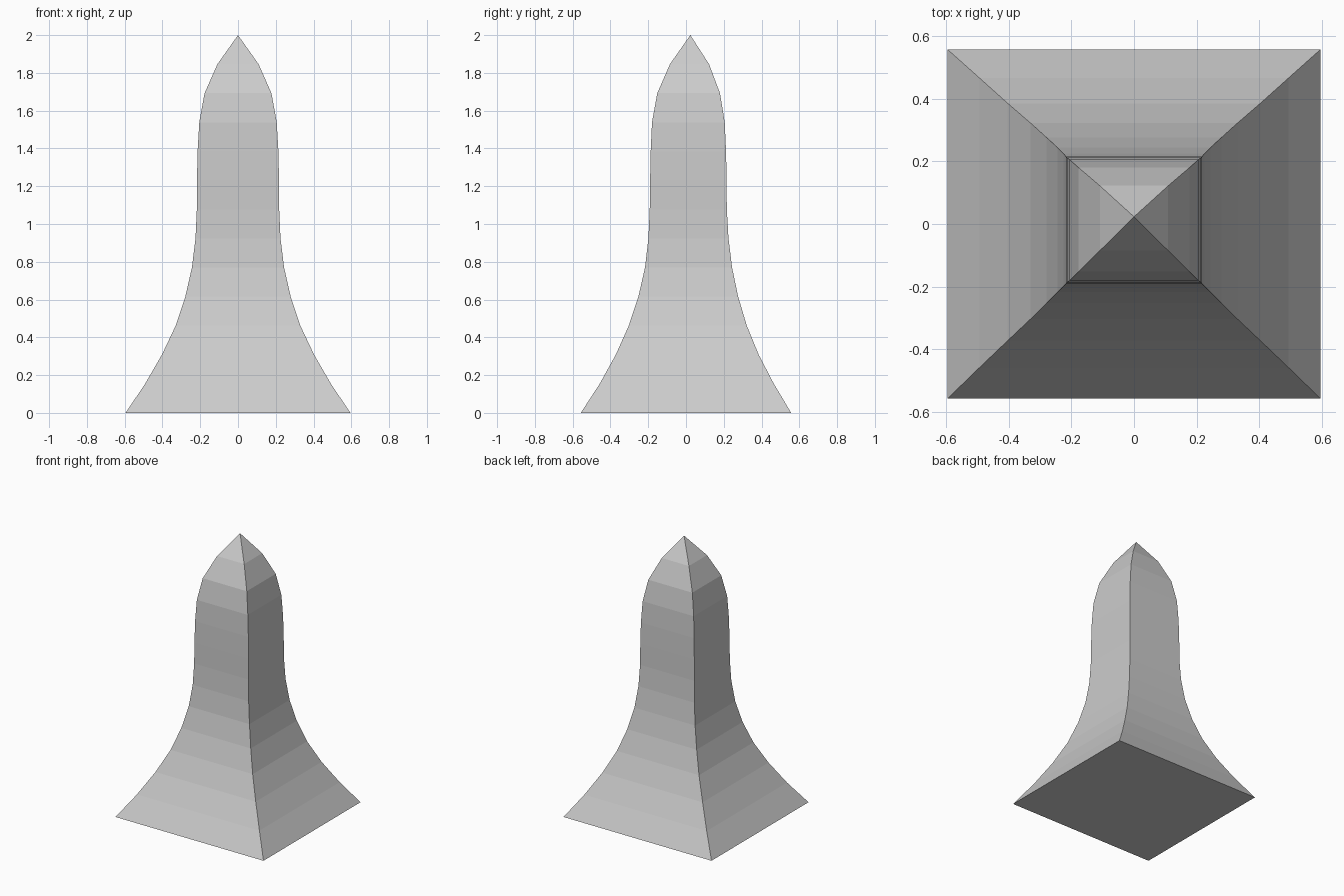
import bpy
import bmesh

cube = bpy.data.objects.get("Cube")
if cube:
    bpy.data.objects.remove(cube, do_unlink=True)

# Single grey material
grey = bpy.data.materials.new("light_grey")
grey.use_nodes = True
colour = (0.6, 0.6, 0.6, 1)
grey.diffuse_color = colour
grey.node_tree.nodes["Principled BSDF"].inputs["Base Color"].default_value = colour

# Half widths (x) and front/back edges (y) at equal heights, base to shoulder
HALF_X = [0.595, 0.492, 0.403, 0.33, 0.279, 0.244, 0.225, 0.218, 0.217, 0.214, 0.205, 0.177, 0.109]
FRONT_Y = [-0.557, -0.457, -0.372, -0.303, -0.252, -0.217, -0.199, -0.192, -0.19, -0.187, -0.18, -0.152, -0.085]
BACK_Y = [0.557, 0.465, 0.385, 0.322, 0.276, 0.244, 0.225, 0.216, 0.215, 0.212, 0.205, 0.18, 0.122]
STEP = 2 / len(HALF_X)

# Flared four-sided spire: stacked rectangles closing to a tip
bm = bmesh.new()
rings = []
for i, (w, front, back) in enumerate(zip(HALF_X, FRONT_Y, BACK_Y)):
    corners = ((-w, front), (w, front), (w, back), (-w, back))
    rings.append([bm.verts.new((x, y, i * STEP)) for x, y in corners])
tip = bm.verts.new((0, 0.023, 2))

bm.faces.new(rings[0][::-1])
for k in range(4):
    n = (k + 1) % 4
    for low, high in zip(rings, rings[1:]):
        bm.faces.new((low[k], low[n], high[n], high[k]))
    bm.faces.new((rings[-1][k], rings[-1][n], tip))
bmesh.ops.recalc_face_normals(bm, faces=bm.faces)

mesh = bpy.data.meshes.new("flared_spire")
bm.to_mesh(mesh)
bm.free()
mesh.materials.append(grey)
spire = bpy.data.objects.new("flared_spire", mesh)
bpy.context.collection.objects.link(spire)
